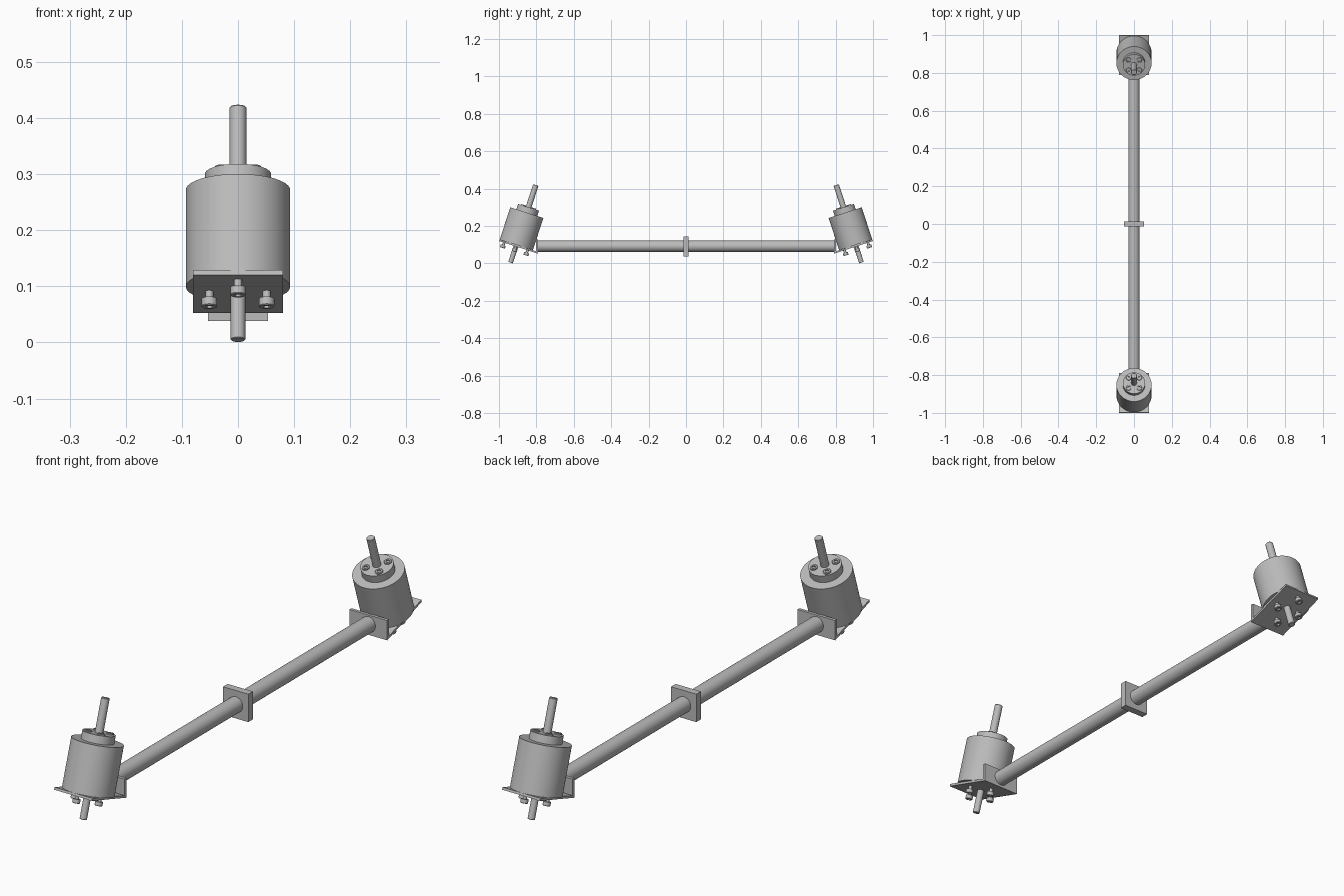
import bpy, bmesh, math
from mathutils import Matrix, Vector

if "Cube" in bpy.data.objects:
    bpy.data.objects.remove(bpy.data.objects["Cube"])

TILT = math.radians(18)

metal = bpy.data.materials.new("grey_metal")
metal.diffuse_color = (0.5, 0.5, 0.5, 1)
metal.use_nodes = True
metal.node_tree.nodes["Principled BSDF"].inputs["Base Color"].default_value = metal.diffuse_color


def finish(name, bm, matrix=Matrix(), smooth=False):
    bmesh.ops.recalc_face_normals(bm, faces=bm.faces)
    mesh = bpy.data.meshes.new(name)
    bm.to_mesh(mesh)
    bm.free()
    mesh.materials.append(metal)
    obj = bpy.data.objects.new(name, mesh)
    bpy.context.collection.objects.link(obj)
    obj.matrix_world = matrix
    if smooth:
        bpy.ops.object.select_all(action='DESELECT')
        obj.select_set(True)
        bpy.context.view_layer.objects.active = obj
        bpy.ops.object.shade_smooth_by_angle(angle=math.radians(35))
    return obj


def lathe(name, profile, matrix, segs=48, hex_rings=()):
    """Closed solid of rings (radius, height); hex_rings are squeezed to hexagons."""
    bm = bmesh.new()
    rings = []
    for k, (r, z) in enumerate(profile):
        ring = []
        for i in range(segs):
            a = math.tau * i / segs
            q = r
            if k in hex_rings:
                q = r * math.cos(math.pi / 6) / math.cos(a % (math.pi / 3) - math.pi / 6)
            ring.append(bm.verts.new((q * math.cos(a), q * math.sin(a), z)))
        rings.append(ring)
    for lo, hi in zip(rings, rings[1:]):
        for i in range(segs):
            j = (i + 1) % segs
            bm.faces.new((lo[i], lo[j], hi[j], hi[i]))
    bm.faces.new(rings[0][::-1])
    bm.faces.new(rings[-1])
    return finish(name, bm, matrix, True)


def box(name, size, centre):
    bm = bmesh.new()
    bmesh.ops.create_cube(bm, size=1)
    bmesh.ops.scale(bm, vec=size, verts=bm.verts)
    bmesh.ops.translate(bm, vec=centre, verts=bm.verts)
    return finish(name, bm)


def screw(name, matrix, shank):
    """Socket head screw, its head pointing along local +z."""
    top = shank + 0.015
    lathe(name, [(0.007, -0.003), (0.007, shank), (0.0138, shank), (0.0138, top - 0.0015),
                 (0.0123, top), (0.0075, top), (0.0075, top - 0.008)],
          matrix, 24, hex_rings=(5, 6))


def bracket(name, matrix):
    """Bent plate: sloping motor seat with an upright flange."""
    outline = [(-1.0, 0.12), (-0.79, 0.052), (-0.79, 0.128),
               (-0.802, 0.128), (-0.802, 0.065), (-0.997, 0.1286)]
    bm = bmesh.new()
    face = bm.faces.new([bm.verts.new((-0.08, y, z)) for y, z in outline])
    ext = bmesh.ops.extrude_face_region(bm, geom=[face])
    verts = [g for g in ext["geom"] if isinstance(g, bmesh.types.BMVert)]
    bmesh.ops.translate(bm, vec=(0.16, 0, 0), verts=verts)
    finish(name, bm, matrix)


def motor(side, turn):
    # Local z runs up the tilted shaft, starting at its lower tip
    axis = turn @ Matrix.Translation((0, -0.938, 0.0043)) @ Matrix.Rotation(-TILT, 4, 'X')
    bracket(side + "_bracket", turn)
    lathe(side + "_motor_body", [(0.093, 0.1), (0.093, 0.281)], axis, 64)
    lathe(side + "_motor_boss", [(0.059, 0.279), (0.059, 0.311)], axis)
    lathe(side + "_upper_shaft", [(0.015, 0.305), (0.015, 0.4345), (0.0135, 0.4365)], axis, 32)
    lathe(side + "_lower_shaft", [(0.0115, 0.0), (0.013, 0.0015), (0.013, 0.105)], axis, 32)
    # Mounting screws under the plate
    down = Matrix.Rotation(math.pi, 4, 'X')
    for n, (x, y) in enumerate([(0.051, 0), (-0.051, 0), (0, 0.066), (0, -0.066)]):
        screw(f"{side}_mount_screw_{n}", axis @ Matrix.Translation((x, y, 0.091)) @ down, 0.014)
    # Screws sunk into the boss
    for n in range(4):
        a = math.pi / 4 + n * math.pi / 2
        pos = Vector((0.04 * math.cos(a), 0.04 * math.sin(a), 0.3))
        screw(f"{side}_boss_screw_{n}", axis @ Matrix.Translation(pos), 0.001)


# Motors at both ends
motor("front", Matrix())
motor("back", Matrix.Rotation(math.pi, 4, 'Z'))

# Connecting tube and centre plate
lathe("tube", [(0.03, -0.795), (0.03, 0.795)],
      Matrix.Translation((0, 0, 0.092)) @ Matrix.Rotation(math.pi / 2, 4, 'X'))
box("centre_plate", (0.107, 0.028, 0.107), (0, 0, 0.092))
